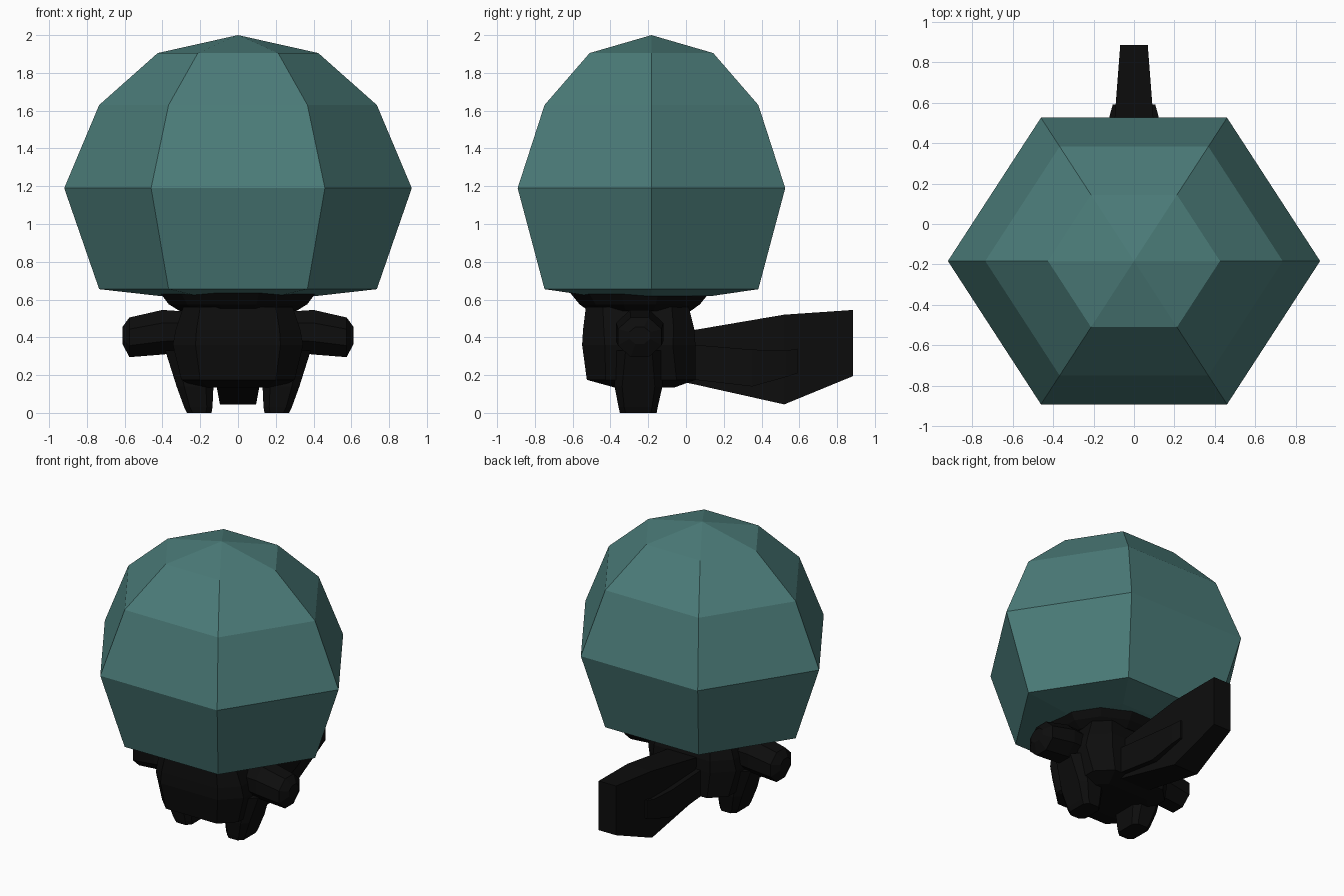
import bpy, bmesh
from math import cos, sin, pi
from mathutils import Vector

if "Cube" in bpy.data.objects:
    bpy.data.objects.remove(bpy.data.objects["Cube"])


def material(name, rgb):
    m = bpy.data.materials.new(name)
    m.diffuse_color = (*rgb, 1)
    m.use_nodes = True
    m.node_tree.nodes["Principled BSDF"].inputs["Base Color"].default_value = m.diffuse_color
    return m


teal = material("teal", (0.07, 0.2, 0.19))
black = material("black", (0.004, 0.004, 0.004))


def loft(name, rings, mat, start=None, end=None):
    """Skin equal-sized rings; close each end with a point or a flat cap."""
    bm = bmesh.new()
    loops = [[bm.verts.new(p) for p in r] for r in rings]
    n = len(loops[0])
    for a, b in zip(loops, loops[1:]):
        for i in range(n):
            j = (i + 1) % n
            bm.faces.new((a[i], a[j], b[j], b[i]))
    for loop, tip in ((loops[0], start), (loops[-1], end)):
        if tip is None:
            bm.faces.new(loop)
        else:
            t = bm.verts.new(tip)
            for i in range(n):
                bm.faces.new((loop[i], loop[(i + 1) % n], t))
    bmesh.ops.recalc_face_normals(bm, faces=bm.faces)
    me = bpy.data.meshes.new(name)
    bm.to_mesh(me)
    bm.free()
    me.materials.append(mat)
    ob = bpy.data.objects.new(name, me)
    bpy.context.collection.objects.link(ob)
    return ob


def ellipse(n, cy, z, rx, ry, off=0.0):
    return [Vector((rx * cos(2 * pi * (i + off) / n),
                    cy + ry * sin(2 * pi * (i + off) / n), z)) for i in range(n)]


def block(z, x0, x1, y0, y1, c):
    """Horizontal rectangle with cut corners."""
    return [Vector((x, y, z)) for x, y in (
        (x0 + c, y0), (x1 - c, y0), (x1, y0 + c), (x1, y1 - c),
        (x1 - c, y1), (x0 + c, y1), (x0, y1 - c), (x0, y0 + c))]


def mirror(ob):
    mod = ob.modifiers.new("mirror", 'MIRROR')
    mod.use_bisect_axis[0] = False
    mod.use_mirror_merge = False


# Six-sided dome shell
CY = -0.183
dome = [(0.62, 0.425), (0.655, 0.735), (1.19, 0.92), (1.63, 0.735), (1.905, 0.425)]
loft("dome_shell", [ellipse(6, CY, z, r, r * 0.889) for z, r in dome], teal,
     start=(0, CY, 0.61), end=(0, CY, 2.0))

# Head, mostly hidden in the dome
head = [(0.54, 0.32, 0.28), (0.575, 0.38, 0.33), (0.64, 0.43, 0.385),
        (0.8, 0.5, 0.44), (1.1, 0.52, 0.46), (1.3, 0.35, 0.3)]
loft("head", [ellipse(12, -0.245, z, rx, ry, 0.5) for z, rx, ry in head], black)

# Torso
torso = [(0.135, 0.22, -0.38, -0.06, 0.06), (0.175, 0.30, -0.525, 0.05, 0.10),
         (0.36, 0.345, -0.55, 0.05, 0.12), (0.44, 0.33, -0.545, 0.045, 0.11),
         (0.56, 0.29, -0.53, 0.015, 0.09)]
loft("torso", [block(z, -x, x, y0, y1, c) for z, x, y0, y1, c in torso], black)

# Legs
legs = [(0.0, 0.14, 0.27, -0.35, -0.155, 0.03), (0.03, 0.135, 0.285, -0.357, -0.15, 0.03),
        (0.14, 0.13, 0.325, -0.378, -0.125, 0.04), (0.33, 0.12, 0.385, -0.38, -0.12, 0.06)]
mirror(loft("legs", [block(*r) for r in legs], black))

# Arms: x, centre z, half height, half depth
arms = [(0.25, 0.43, 0.105, 0.11), (0.40, 0.427, 0.118, 0.125),
        (0.575, 0.40, 0.105, 0.115), (0.612, 0.41, 0.045, 0.055)]
mirror(loft("arms", [[Vector((x, -0.245 + ry * cos(2 * pi * (i + .5) / 8) / cos(pi / 8),
                              cz + rz * sin(2 * pi * (i + .5) / 8) / cos(pi / 8)))
                      for i in range(8)] for x, cz, rz, ry in arms], black))


# Tail pieces: y, half width, bottom z, top z
def tail(name, sections):
    loft(name, [[Vector((-w, y, lo)), Vector((w, y, lo)), Vector((w, y, hi)),
                 Vector((-w, y, hi))] for y, w, lo, hi in sections], black)


tail("tail", [(-0.05, 0.12, 0.17, 0.43), (0.05, 0.115, 0.15, 0.44),
              (0.52, 0.096, 0.045, 0.52), (0.885, 0.068, 0.195, 0.545)])
tail("tail_ridge", [(-0.05, 0.15, 0.18, 0.37), (0.05, 0.15, 0.175, 0.36),
                    (0.35, 0.14, 0.14, 0.335), (0.53, 0.122, 0.19, 0.33),
                    (0.59, 0.105, 0.21, 0.34)])
